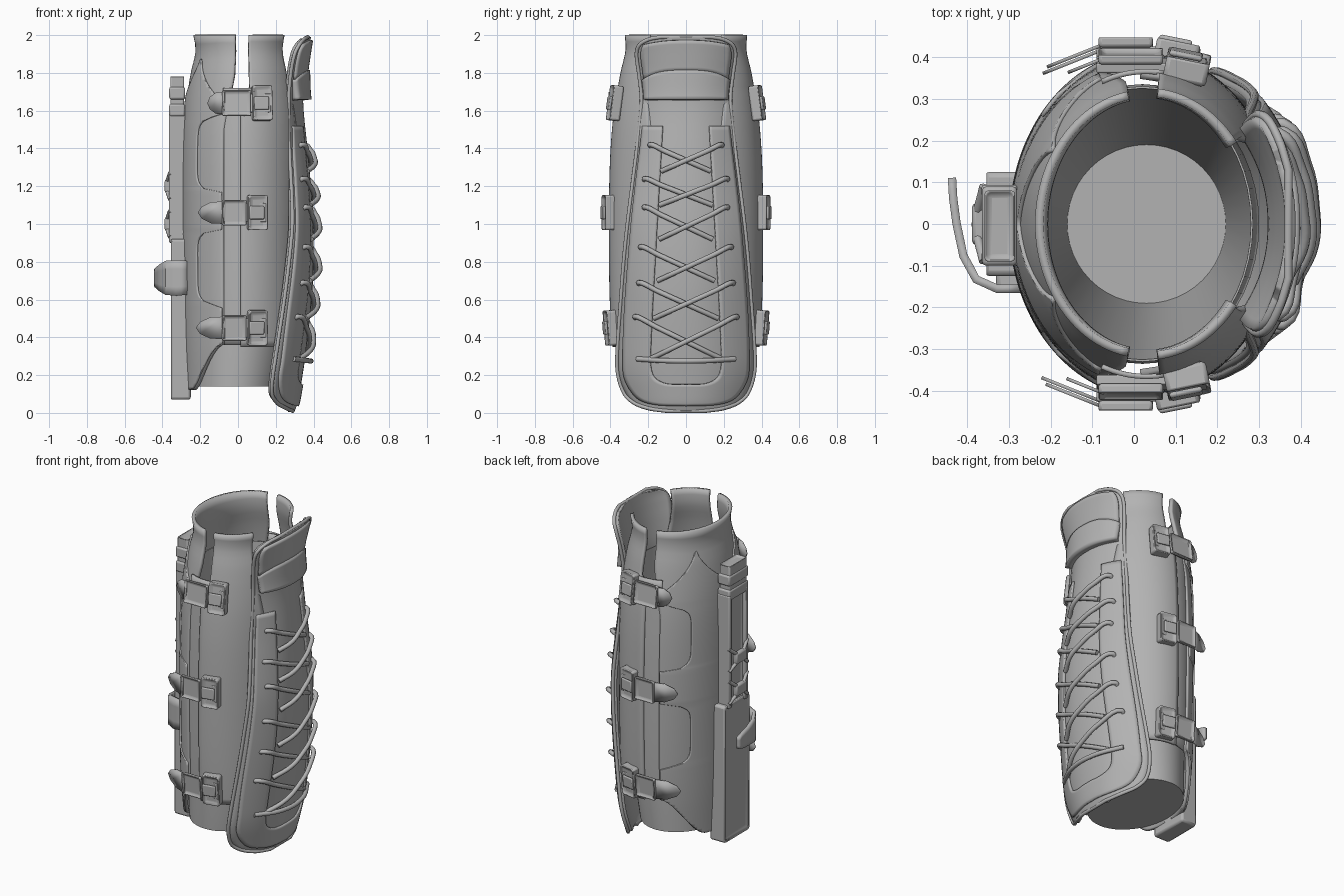
import bpy, bmesh, math
from mathutils import Vector, Matrix

if "Cube" in bpy.data.objects:
    bpy.data.objects.remove(bpy.data.objects["Cube"])

GREY = bpy.data.materials.new("plain_grey")
GREY.use_nodes = True
GREY.diffuse_color = (0.45, 0.45, 0.45, 1)
GREY.node_tree.nodes["Principled BSDF"].inputs["Base Color"].default_value = (0.45, 0.45, 0.45, 1)


def lerp(a, b, t):
    return a + (b - a) * t


def table(rows, z):
    """Smoothly interpolate the columns of a (z, ...) table."""
    z = min(max(z, rows[0][0]), rows[-1][0])
    i = next(k for k in range(len(rows) - 1) if z <= rows[k + 1][0])
    a, b = rows[i], rows[i + 1]
    p, q = rows[max(i - 1, 0)], rows[min(i + 2, len(rows) - 1)]
    h = b[0] - a[0]
    t = (z - a[0]) / h
    out = []
    for k in range(1, len(a)):
        m0 = (b[k] - p[k]) / (b[0] - p[0]) * h
        m1 = (q[k] - a[k]) / (q[0] - a[0]) * h
        d = b[k] - a[k]
        out.append(a[k] + t * (m0 + t * (3 * d - 2 * m0 - m1 + t * (m0 + m1 - 2 * d))))
    return out


def finish(name, bm, thick=0, bevel=0, angle=35):
    me = bpy.data.meshes.new(name)
    bm.to_mesh(me)
    bm.free()
    ob = bpy.data.objects.new(name, me)
    bpy.context.collection.objects.link(ob)
    me.materials.append(GREY)
    if thick:
        m = ob.modifiers.new("thickness", 'SOLIDIFY')
        m.thickness, m.offset = thick, -1
    if bevel:
        m = ob.modifiers.new("soft_edges", 'BEVEL')
        m.width, m.segments = bevel, 2
    bpy.ops.object.select_all(action='DESELECT')
    ob.select_set(True)
    bpy.context.view_layer.objects.active = ob
    bpy.ops.object.shade_smooth_by_angle(angle=math.radians(angle))


def patch(name, f, nu, nv, thick):
    """Grid surface from f(u, v), thickened inwards."""
    bm = bmesh.new()
    g = [[bm.verts.new(f(i / nu, j / nv)) for i in range(nu + 1)] for j in range(nv + 1)]
    for j in range(nv):
        for i in range(nu):
            bm.faces.new((g[j][i], g[j][i + 1], g[j + 1][i + 1], g[j + 1][i]))
    bmesh.ops.remove_doubles(bm, verts=bm.verts, dist=0.0005)
    finish(name, bm, thick)


def box(name, lo, hi, bevel=0.008, inset=0, face=None, turn=0, tilt=0):
    """Bevelled box; the side pointing along face may carry a sunk panel."""
    c, s = (Vector(lo) + Vector(hi)) / 2, Vector(hi) - Vector(lo)
    bm = bmesh.new()
    bmesh.ops.create_cube(bm, size=1, matrix=Matrix.Diagonal((*s, 1)))
    if inset:
        bm.normal_update()
        top = max(bm.faces, key=lambda p: p.normal.dot(Vector(face)))
        bmesh.ops.inset_region(bm, faces=[top], thickness=inset)
        bmesh.ops.translate(bm, verts=top.verts, vec=Vector(face) * -0.016)
    rot = Matrix.Rotation(turn, 4, 'Z') @ Matrix.Rotation(tilt, 4, 'X')
    bmesh.ops.transform(bm, verts=bm.verts, matrix=Matrix.Translation(c) @ rot)
    finish(name, bm, bevel=bevel)


def tube(name, pts, r, closed=False, smooth=True):
    """Round cord along points."""
    cu = bpy.data.curves.new(name, 'CURVE')
    cu.dimensions, cu.bevel_depth, cu.bevel_resolution = '3D', r, 2
    cu.use_fill_caps, cu.resolution_u = True, 5
    sp = cu.splines.new('BEZIER' if smooth else 'POLY')
    ps = sp.bezier_points if smooth else sp.points
    ps.add(len(pts) - 1)
    for p, q in zip(ps, pts):
        p.co = q if smooth else (*q, 1)
        if smooth:
            p.handle_left_type = p.handle_right_type = 'AUTO'
    sp.use_cyclic_u = closed
    ob = bpy.data.objects.new(name, cu)
    bpy.context.collection.objects.link(ob)
    cu.materials.append(GREY)


# Leg surface: height, x radius, y radius
LEG = [(0.1, .30, .35), (0.35, .31, .385), (0.6, .315, .40), (1.0, .32, .405), (1.3, .32, .40),
       (1.5, .315, .388), (1.65, .303, .37), (1.8, .28, .345), (1.92, .254, .318), (2.0, .267, .322)]


def leg(deg, z, off=0):
    rx, ry = table(LEG, z)
    a = math.radians(deg)
    return Vector((.03 + (rx + off) * math.cos(a), (ry + off) * math.sin(a), z))


def back_bottom(deg):
    d = min(abs(deg - 110), abs(250 - deg))
    t = min(1, max(0, d / 45))
    return lerp(.36, .12, t * t * (3 - 2 * t))


# Back shell
def back_shell(u, v):
    z = lerp(.36, 2.0, v)
    start = lerp(110, 100, min(1, max(0, (z - 1.5) / .3)))
    deg = lerp(start, 360 - start, u)
    return leg(deg, lerp(back_bottom(deg), 2.0, v))


patch("back_shell", back_shell, 48, 40, .02)


# Raised back layer with side cut-outs and twin peaks
def back_layer(u, v):
    z = lerp(.12, 1.9, v)
    edge = 111
    for mid in (.77, 1.37):
        k = 1 - (abs(z - mid) / .2) ** 6
        if k > 0:
            edge = 111 + 29 * k ** .5
    deg = lerp(edge, 360 - edge, u)
    d = min(abs(deg - 147), abs(deg - 213))
    top = 1.9 - .24 * min(1, d / 33) ** .6
    return leg(deg, min(max(z, back_bottom(deg) + .005), top), .009)


patch("back_layer", back_layer, 60, 90, .012)

# Front side shells and side strips
for side, word in ((1, "left"), (-1, "right")):
    def front_shell(u, v):
        z = lerp(.35, 2.0, v)
        a = 84 if z > 1.72 else 93
        b = lerp(28, 37, min(1, max(0, (z - 1.5) / .3)))
        lo, hi = sorted((side * a, side * b))
        return leg(lerp(lo, hi, u), z, .004)

    def strip(u, v):
        lo, hi = sorted((side * 82, side * 111))
        return leg(lerp(lo, hi, u), lerp(.36, 1.72, v), lerp(-.01, .012, v ** 12))

    patch(word + "_front_shell", front_shell, 16, 48, .02)
    patch(word + "_side_strip", strip, 10, 30, .012)

# Closed inner liner: outer wall up to the rim, then a funnel to the floor
bm = bmesh.new()
rings = []
for z, cx, rx, ry in ((.14, -.01, .24, .315), (.4, .01, .265, .33), (1.0, .02, .28, .335),
                      (1.68, .02, .265, .33), (1.68, .02, .26, .325), (.16, .03, .19, .19)):
    rings.append([bm.verts.new((cx + rx * math.cos(k * math.pi / 24), ry * math.sin(k * math.pi / 24), z))
                  for k in range(48)])
for a, b in zip(rings, rings[1:]):
    for k in range(48):
        n = (k + 1) % 48
        bm.faces.new((a[k], a[n], b[n], b[k]))
bm.faces.new(rings[0][::-1])
bm.faces.new(rings[-1])
finish("inner_liner", bm)

# Shin plate: height, centre x, edge x, half width
PLATE = [(.01, .30, .29, .10), (.022, .305, .26, .19), (.05, .315, .21, .27), (.1, .325, .18, .325),
         (.2, .342, .185, .36), (.3, .357, .20, .365), (.6, .39, .245, .345), (.8, .40, .27, .33),
         (1.0, .398, .288, .31), (1.2, .386, .283, .285), (1.4, .368, .272, .26), (1.65, .345, .268, .235),
         (1.8, .358, .28, .25), (1.9, .372, .30, .262), (1.95, .38, .325, .245), (1.98, .385, .352, .19),
         (1.99, .387, .37, .13)]


def shin(s, z, off=0):
    xc, xe, w = table(PLATE, z)
    return Vector((xc - (xc - xe) * abs(s) ** 2.2 + off, s * w, z))


def shin_y(y, z, off=0):
    return shin(y / table(PLATE, z)[2], z, off)


def plate_z(v):
    n = len(PLATE) - 1
    i = min(int(v * n), n - 1)
    return lerp(PLATE[i][0], PLATE[i + 1][0], v * n - i)


patch("shin_plate", lambda u, v: shin(2 * u - 1, plate_z(v)), 24, 64, .025)
edge = [plate_z(k / 64) for k in range(65)]
tube("plate_rim", [shin(-1, z) for z in edge] + [shin(1, z) for z in edge[::-1]], .0105, True, False)

# Raised U-shaped lacing flap: share of length, inner y z, outer y z
FLAP = [(0, 0, .15, 0, .035), (.1, .11, .155, .18, .045), (.17, .175, .195, .275, .09),
        (.25, .19, .3, .335, .22), (.6, .16, .9, .302, .9), (1, .125, 1.52, .232, 1.52)]


def flap(u, v):
    t = 2 * u - 1
    yi, zi, yo, zo = table(FLAP, abs(t))
    return shin_y(math.copysign(lerp(yo, yi, v), t), lerp(zo, zi, v), .012)


patch("lacing_flap", flap, 120, 8, .014)


# Knee hood and upper knee panel
def hood(u, v):
    s = 1.92 * u - .96
    z = lerp(1.66, 1.815 - .06 * abs(s) ** 3, v)
    return shin(s, z, lerp(.045, .022, v))


def knee_panel(u, v):
    s = 1.84 * u - .92
    return shin(s, lerp(1.81 - .06 * abs(s) ** 3, 1.972 - .03 * abs(s) ** 3, v), .014)


patch("knee_hood", hood, 20, 8, .04)
patch("knee_panel", knee_panel, 20, 8, .016)

# Crossed laces
LACES = [(1.42, .19, 1.28, .13), (1.24, .22, 1.10, .14), (1.09, .22, .92, .14),
         (.88, .24, .70, .15), (.69, .25, .50, .17), (.51, .27, .28, .20)]
for n, (z0, y0, z1, y1) in enumerate(LACES):
    for side in (1, -1):
        lift = .022 + .011 * side
        pts = [shin_y(side * y0 * .97, z0 - .012, -.005), shin_y(side * y0, z0, .02)]
        pts += [shin_y(side * lerp(y0, -y1, t), lerp(z0, z1, t), lift) for t in (.25, .5, .75)]
        pts += [shin_y(-side * y1, z1, .008)]
        tube("lace_%d_%s" % (n + 1, "left" if side > 0 else "right"), pts, .0135)
tube("bottom_lace", [shin_y(y, .27 + abs(y) * .06, .03 if abs(y) < .2 else .014)
                     for y in (-.26, -.24, -.1, .1, .24, .26)], .0135)

# Side straps: band, slide loop, buckle, pin and loose pointed tip
for name, z, x0, tip, lean in (("upper", 1.64, .075, -.16, .13), ("middle", 1.06, .05, -.21, 0),
                               ("lower", .45, .05, -.22, -.08)):
    base = table(LEG, z)[1] + .006
    for side in (1, -1):
        tag = "%s_%s_" % (name, "left" if side > 0 else "right")

        def part(label, xa, xb, ya, yb, h, bevel=.008, inset=0, turn=0):
            ys = sorted((side * (base + ya), side * (base + yb)))
            box(tag + label, (xa, ys[0], z - h), (xb, ys[1], z + h), bevel, inset,
                (0, side, 0), turn, side * lean)

        part("strap", -.09, x0 + .1, -.01, .014, .05, .004)
        part("slide_loop", -.085, x0 - .005, .012, .04, .068, .008, .018)
        part("buckle", x0, x0 + .105, -.03, .032, .093, .014, .02, -side * .2)
        part("buckle_pin", x0 + .01, x0 + .09, .022, .036, .035, .006, 0, -side * .2)
        bm = bmesh.new()
        outline = [(-.07, -.06), (lerp(-.07, tip, .5), -.056), (lerp(-.07, tip, .85), -.032), (tip, 0),
                   (lerp(-.07, tip, .85), .032), (lerp(-.07, tip, .5), .056), (-.07, .06)]
        bm.faces.new([bm.verts.new((x, side * (base + .025 + (x + .07) * .4), z + h)) for x, h in outline])
        finish(tag + "strap_tip", bm, thick=.008)

# Rear sheath: lower pocket, rails, cap bands and ties
BACK = (-1, 0, 0)
box("sheath_pocket", (-.36, -.125, .07), (-.25, .125, .92), .02, .03, BACK)
box("sheath_bar", (-.352, -.075, .9), (-.27, .075, 1.62), .01, .02, BACK)
for side, word in ((1, "left"), (-1, "right")):
    box(word + "_sheath_rail", (-.365, side * .08 - .014, .9), (-.28, side * .08 + .014, 1.6), .006)
box("sheath_cap", (-.358, -.09, 1.57), (-.285, .08, 1.785), .008, .014, (0, 0, 1))
for n, z in enumerate((1.6, 1.69)):
    box("cap_band_%d" % (n + 1), (-.364, -.1, z - .03), (-.28, .09, z + .035), .01)
for n, z in enumerate((1.0, 1.2)):
    for side in (1, -1):
        tube("sheath_tie_%d_%s" % (n + 1, "left" if side > 0 else "right"),
             [(-.36, -.09, z - .07 * side), (-.378, 0, z), (-.36, .09, z + .07 * side)], .011)
    box("tie_knot_%d" % (n + 1), (-.388, -.05, z - .035), (-.355, .05, z + .035), .01)

# Curved hook strap around the pocket
HOOK = [(-.27, -.165, .09), (-.33, -.165, .095), (-.385, -.14, .09), (-.418, -.08, .07),
        (-.435, 0, .055), (-.443, .06, .048), (-.446, .11, .035)]


def hook(u, v):
    i = min(int(u * 6), 5)
    x, y, h = (lerp(a, b, u * 6 - i) for a, b in zip(HOOK[i], HOOK[i + 1]))
    return (x, y, .715 + (1 - 2 * v) * h)


patch("hook_strap", hook, 12, 4, .02)
box("hook_mount", (-.33, -.165, .64), (-.26, -.09, .79), .012)
